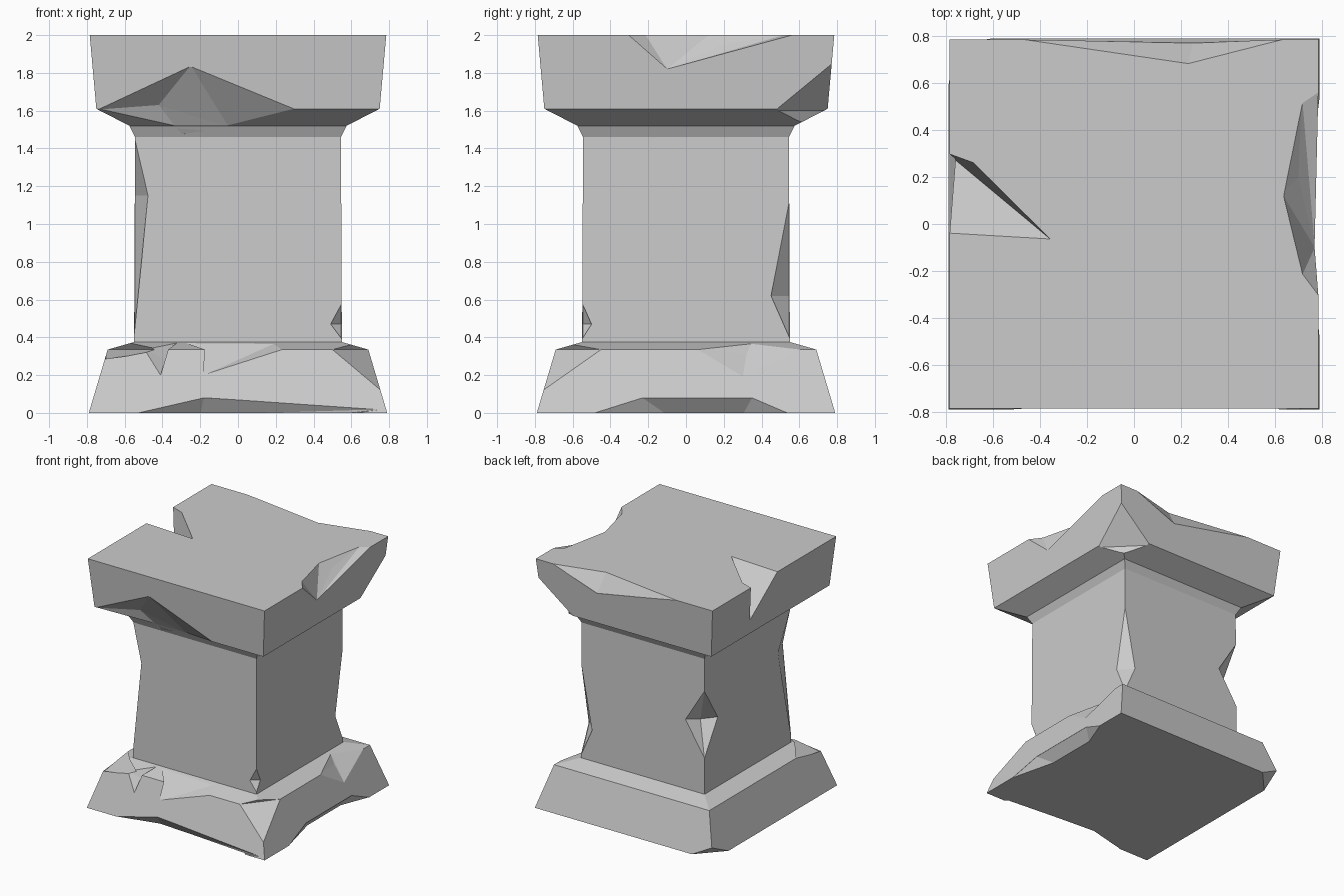
import bpy, bmesh

# Square stone body: (half width, height) profile lofted through four-sided rings
PROFILE = [(.79, 0), (.69, .335), (.55, .375), (.545, 1.46), (.575, 1.52), (.75, 1.61), (.785, 2)]
bm = bmesh.new()
rings = [[bm.verts.new((sx * w, sy * w, z)) for sx, sy in ((-1, -1), (1, -1), (1, 1), (-1, 1))]
         for w, z in PROFILE]
for lo, hi in zip(rings, rings[1:]):
    for i in range(4):
        j = (i + 1) % 4
        bm.faces.new((lo[i], lo[j], hi[j], hi[i]))
bm.faces.new(rings[0][::-1])
bm.faces.new(rings[-1])
mesh = bpy.data.meshes.new("pedestal")
bm.to_mesh(mesh)
bm.free()
pedestal = bpy.data.objects.new("pedestal", mesh)
bpy.context.collection.objects.link(pedestal)
bpy.context.view_layer.objects.active = pedestal
pedestal.select_set(True)


def chip(*pts):
    """Break a faceted chip out of the stone with a convex hull cutter."""
    b = bmesh.new()
    for p in pts:
        b.verts.new(p)
    res = bmesh.ops.convex_hull(b, input=b.verts)
    loose = [v for v in b.verts if not v.link_faces]
    bmesh.ops.delete(b, geom=loose, context='VERTS')
    bmesh.ops.recalc_face_normals(b, faces=b.faces)
    m = bpy.data.meshes.new("chip_cutter")
    b.to_mesh(m)
    b.free()
    cutter = bpy.data.objects.new("chip_cutter", m)
    cutter.hide_render = True
    bpy.context.collection.objects.link(cutter)
    mod = pedestal.modifiers.new("chip", 'BOOLEAN')
    mod.operation = 'DIFFERENCE'
    mod.solver = 'EXACT'
    mod.object = cutter
    bpy.ops.object.modifier_apply(modifier=mod.name)
    bpy.data.objects.remove(cutter)


def edge_chip(sx, sy, z0, zm, z1, a, b, c=0):
    """Chip on a vertical shaft edge; a, b run along the faces, c goes inward."""
    e = .546
    chip((sx * e, sy * e, z0), (sx * e, sy * e, z1), (sx * (e - a), sy * e, zm),
         (sx * e, sy * (e - b), zm), (sx * (e - c), sy * (e - c), zm - .03),
         (sx * .75, sy * .75, zm))


# Shaft edges
edge_chip(-1, -1, .4, 1.15, 1.45, .07, .16)
edge_chip(-1, 1, .66, .93, 1.2, .17, .17, .12)
edge_chip(1, -1, .39, .47, .58, .06, .05)
edge_chip(1, 1, .39, .62, 1.12, .1, .1)

# Cap: front lower edge
chip((-.755, -.755, 1.605), (.34, -.755, 1.6), (-.25, -.775, 1.84), (-.42, -.64, 1.63),
     (-.3, -.55, 1.475), (-.05, -.575, 1.515), (-.25, -1, 1.45), (-.25, -1, 1.84))
# Cap: right upper edge
chip((.79, -.32, 2.01), (.79, .6, 2.01), (.63, .13, 2.01), (.715, -.22, 2.01),
     (.715, .55, 2.01), (.77, -.1, 1.82), (.7, .2, 1.95), (1, -.1, 1.82), (1, .2, 2.1))
# Cap: left upper notch
chip((-.79, -.05, 2.01), (-.79, .3, 2.01), (-.68, .26, 2.01), (-.35, -.07, 2.005),
     (-.67, .09, 1.9), (-.77, .28, 1.72), (-.95, .15, 1.85), (-.9, .15, 2.1))
# Cap: back upper edge
chip((-.5, .787, 2.005), (.23, .68, 2.005), (.65, .787, 2.005), (.25, .77, 1.86),
     (.2, 1, 1.86), (.2, 1, 2.1))
# Cap: back right lower corner
chip((.773, .773, 1.85), (.75, .47, 1.6), (.47, .75, 1.6), (.61, .61, 1.54),
     (.95, .95, 1.5), (.95, .95, 1.8))

# Base: bottom edges at front and right
chip((-.55, -.79, -.005), (-.18, -.765, .08), (.79, -.79, .02), (-.2, -.7, -.01),
     (.5, -.76, -.01), (0, -1, -.1), (0, -1, .08))
chip((.79, -.5, -.005), (.765, -.23, .08), (.765, .35, .08), (.79, .55, -.005),
     (.69, -.1, -.01), (.69, .3, -.01), (1, 0, -.1), (1, 0, .08))
# Base: bottom corner at back left
chip((-.8, .56, -.01), (-.58, .8, -.01), (-.77, .77, .09), (-.95, .95, -.05), (-.95, .95, .09))
# Base: upper edges and corner
chip((.69, .05, .34), (.735, .3, .19), (.69, .62, .34), (.57, .35, .38), (.63, .32, .31),
     (.9, .3, .4))
chip((.755, -.755, .12), (.69, -.45, .335), (.5, -.69, .335), (.6, -.6, .365), (.9, -.9, .4))
chip((-.32, -.56, .38), (-.41, -.73, .2), (-.5, -.69, .34), (-.38, -.65, .28), (-.42, -.9, .4))
chip((-.18, -.735, .2), (.25, -.69, .34), (-.28, -.56, .38), (.2, -.58, .37),
     (0, -.66, .33), (0, -.85, .4))
chip((-.7, -.4, .335), (-.4, -.7, .335), (-.7, -.7, .28), (-.57, -.57, .37), (-.85, -.85, .45))

# Flat stone facets
for p in pedestal.data.polygons:
    p.use_smooth = False
